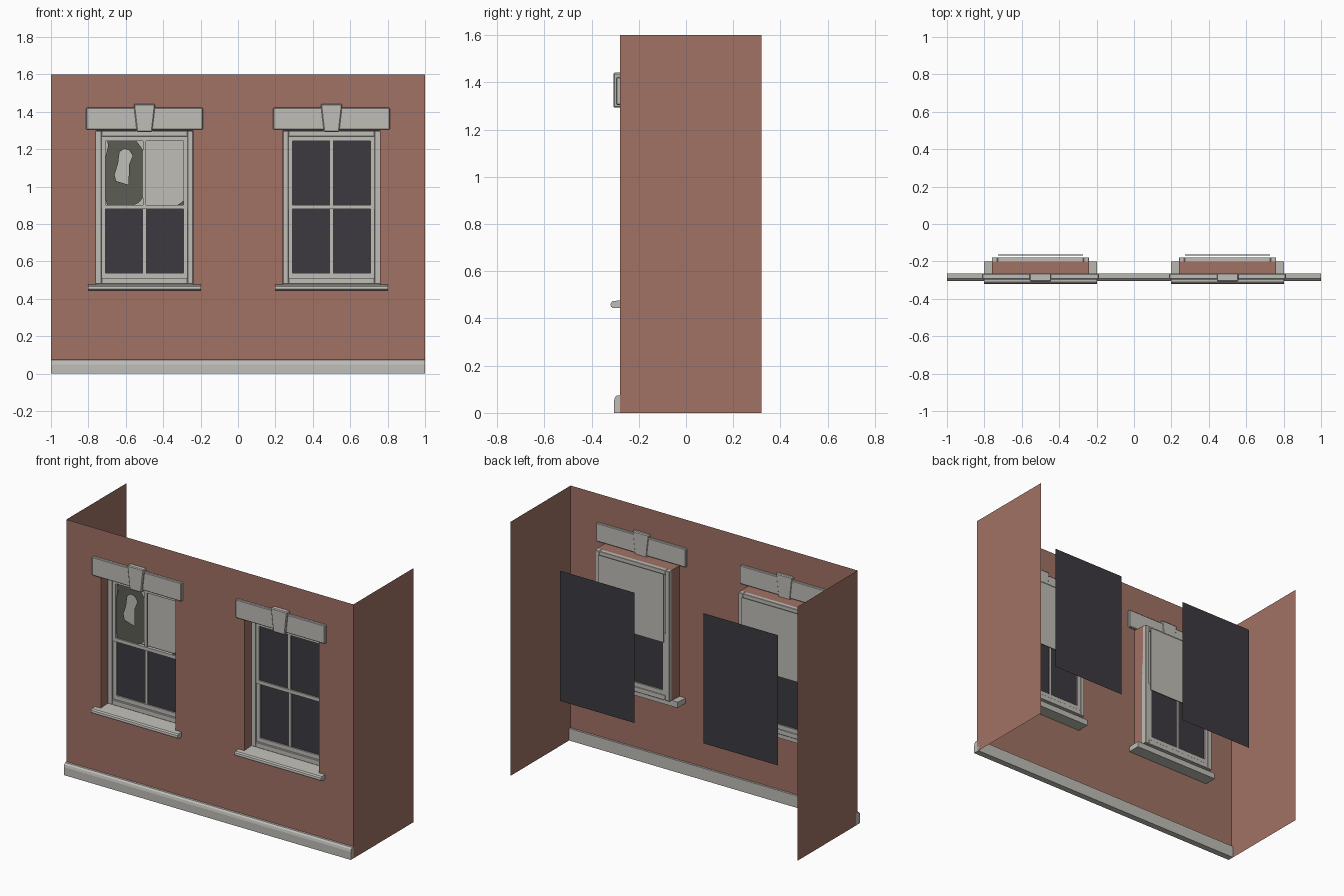
import bpy, bmesh

if "Cube" in bpy.data.objects:
    bpy.data.objects.remove(bpy.data.objects["Cube"])


def srgb(r, g, b):
    lin = lambda c: ((c / 255 + 0.055) / 1.055) ** 2.4 if c > 10 else c / 3294
    return (lin(r), lin(g), lin(b), 1)


def material(name, rgb):
    m = bpy.data.materials.new(name)
    m.diffuse_color = srgb(*rgb)
    m.use_nodes = True
    m.node_tree.nodes["Principled BSDF"].inputs["Base Color"].default_value = m.diffuse_color
    return m


BRICK = material("brick", (161, 114, 101))
STONE = material("pale stone", (191, 189, 183))
DARK = material("dark glass", (60, 58, 64))
DIRTY = material("dirty glass", (92, 93, 84))


def finish(name, bm, mat, bevel=0, segments=1):
    mesh = bpy.data.meshes.new(name)
    bm.to_mesh(mesh)
    bm.free()
    ob = bpy.data.objects.new(name, mesh)
    bpy.context.collection.objects.link(ob)
    mesh.materials.append(mat)
    if bevel:
        mod = ob.modifiers.new("bevel", "BEVEL")
        mod.width, mod.segments = bevel, segments
        mod.limit_method = "ANGLE"
    return ob


def polygon(bm, pts):
    return bm.faces.new([bm.verts.new(p) for p in pts])


def add_prism(bm, pts, axis, lo, hi):
    """Extrude a 2D outline along x (points are y,z) or y (points are x,z)."""
    to3d = (lambda p: (lo, *p)) if axis == "x" else (lambda p: (p[0], lo, p[1]))
    face = polygon(bm, [to3d(p) for p in pts])
    res = bmesh.ops.extrude_face_region(bm, geom=[face])
    move = (hi - lo, 0, 0) if axis == "x" else (0, hi - lo, 0)
    verts = [v for v in res["geom"] if isinstance(v, bmesh.types.BMVert)]
    bmesh.ops.translate(bm, verts=verts, vec=move)
    bmesh.ops.recalc_face_normals(bm, faces=bm.faces)


def add_box(bm, x0, x1, y0, y1, z0, z1):
    add_prism(bm, [(x0, z0), (x1, z0), (x1, z1), (x0, z1)], "y", y0, y1)


def boxes(name, mat, items, bevel=0):
    bm = bmesh.new()
    for it in items:
        add_box(bm, *it)
    return finish(name, bm, mat, bevel)


def prism(name, mat, pts, axis, lo, hi, bevel=0):
    bm = bmesh.new()
    add_prism(bm, pts, axis, lo, hi)
    return finish(name, bm, mat, bevel)


def sheet(name, mat, pts, y):
    bm = bmesh.new()
    polygon(bm, [(x, y, z) for x, z in pts])
    return finish(name, bm, mat)


def rect(x0, x1, z0, z1):
    return [(x0, z0), (x1, z0), (x1, z1), (x0, z1)]


# Thin brick wall: front with two openings, two side returns, window reveals
FRONT, BACK, REVEAL = -0.28, 0.32, -0.20
xs, zs = [-1, -0.76, -0.24, 0.24, 0.76, 1], [0, 0.47, 1.30, 1.60]
bm = bmesh.new()
for i in range(5):
    for j in range(3):
        x0, x1, z0, z1 = xs[i], xs[i + 1], zs[j], zs[j + 1]
        if j == 1 and i in (1, 3):
            for x in (x0, x1):
                polygon(bm, [(x, FRONT, z0), (x, REVEAL, z0), (x, REVEAL, z1), (x, FRONT, z1)])
            for z in (z0, z1):
                polygon(bm, [(x0, FRONT, z), (x1, FRONT, z), (x1, REVEAL, z), (x0, REVEAL, z)])
        else:
            polygon(bm, [(x, FRONT, z) for x, z in rect(x0, x1, z0, z1)])
for x in (-1, 1):
    polygon(bm, [(x, FRONT, 0), (x, BACK, 0), (x, BACK, 1.6), (x, FRONT, 1.6)])
bmesh.ops.remove_doubles(bm, verts=bm.verts, dist=0.0001)
finish("brick_wall", bm, BRICK)

# Stone base course with a rounded top front edge
prism("base_course", STONE, [(-0.265, 0), (-0.305, 0), (-0.305, 0.05), (-0.301, 0.065),
                             (-0.292, 0.074), (-0.265, 0.076)], "x", -1, 1)

for side, c in (("left", -0.5), ("right", 0.5)):
    # Lintel, keystone and round-nosed sill
    boxes(side + "_lintel", STONE, [(c - 0.312, c + 0.312, -0.296, -0.265, 1.305, 1.422)], 0.004)
    prism(side + "_keystone", STONE, [(c - 0.041, 1.293), (c + 0.041, 1.293),
                                      (c + 0.058, 1.441), (c - 0.058, 1.441)], "y", -0.308, -0.262, 0.005)
    prism(side + "_sill", STONE, [(-0.20, 0.444), (-0.308, 0.444), (-0.317, 0.449), (-0.32, 0.458),
                                  (-0.318, 0.467), (-0.31, 0.474), (-0.20, 0.481)], "x", c - 0.302, c + 0.302)

    # Outer frame and inner stop
    boxes(side + "_frame", STONE,
          [(c + s * 0.245 - 0.015, c + s * 0.245 + 0.015, -0.211, -0.178, 0.48, 1.298) for s in (-1, 1)]
          + [(c - 0.23, c + 0.23, -0.211, -0.178, 1.268, 1.298),
             (c - 0.23, c + 0.23, -0.211, -0.178, 0.48, 0.512)], 0.002)

    # Sashes: stiles, rails and a central glazing bar
    def sash(name, y0, y1, z0, z1, bottom, top):
        boxes(name, STONE,
              [(c + s * 0.22 - 0.012, c + s * 0.22 + 0.012, y0, y1, z0, z1) for s in (-1, 1)]
              + [(c - 0.208, c + 0.208, y0, y1, z0, z0 + bottom),
                 (c - 0.208, c + 0.208, y0, y1, z1 - top, z1),
                 (c - 0.008, c + 0.008, y0 + 0.003, y1 - 0.003, z0 + bottom, z1 - top)])

    sash(side + "_upper_sash", -0.206, -0.188, 0.88, 1.27, 0.022, 0.025)
    sash(side + "_lower_sash", -0.199, -0.181, 0.508, 0.90, 0.03, 0.02)

    # Lower glass, roller blind and dark backing panel
    sheet(side + "_lower_glass", DARK, rect(c - 0.209, c + 0.209, 0.53, 0.885), -0.19)
    boxes(side + "_blind", STONE, [(c - 0.228, c + 0.228, -0.168, -0.164, 0.85, 1.28)])
    sheet(side + "_backing_panel", DARK, rect(c - 0.26, c + 0.26, 0.48, 1.30), 0.17)

sheet("right_upper_glass", DARK, rect(0.291, 0.709, 0.90, 1.246), -0.197)

# Broken pane: ragged outline with a hole, built as two halves that meet above and below it
outer_left = [(-0.61, 0.90), (-0.70, 0.90), (-0.708, 0.93), (-0.708, 1.16), (-0.695, 1.215), (-0.698, 1.246),
              (-0.61, 1.246)]
hole_left = [(-0.61, 1.202), (-0.633, 1.185), (-0.642, 1.12), (-0.66, 1.065), (-0.652, 1.03), (-0.61, 1.017)]
outer_right = [(-0.61, 1.246), (-0.545, 1.246), (-0.522, 1.215), (-0.508, 1.195), (-0.508, 0.94),
               (-0.53, 0.915), (-0.56, 0.90), (-0.61, 0.90)]
hole_right = [(-0.61, 1.017), (-0.585, 1.01), (-0.583, 1.115), (-0.563, 1.165), (-0.582, 1.195), (-0.61, 1.202)]
bm = bmesh.new()
for half in (outer_left + hole_left, outer_right + hole_right):
    polygon(bm, [(x, -0.197, z) for x, z in half])
bmesh.ops.remove_doubles(bm, verts=bm.verts, dist=0.0001)
bmesh.ops.triangulate(bm, faces=bm.faces, ngon_method="EAR_CLIP")
finish("broken_pane", bm, DIRTY)
sheet("glass_shard", DIRTY, [(-0.325, 0.90), (-0.29, 0.90), (-0.29, 0.925)], -0.197)
